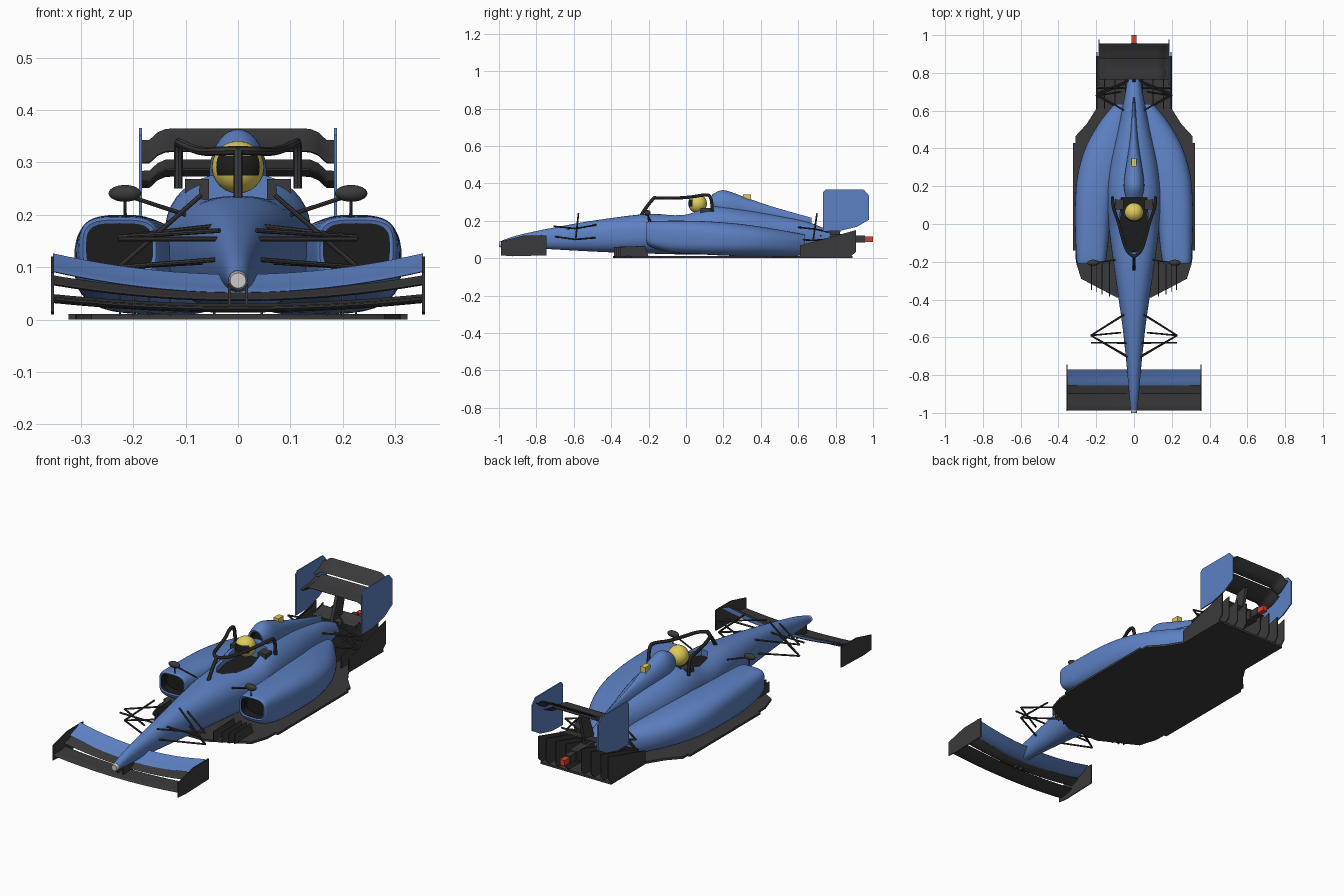
import bpy, bmesh, math
from mathutils import Vector

if "Cube" in bpy.data.objects:
    bpy.data.objects.remove(bpy.data.objects["Cube"])


def material(name, rgb):
    m = bpy.data.materials.new(name)
    m.diffuse_color = (*rgb, 1)
    m.use_nodes = True
    m.node_tree.nodes["Principled BSDF"].inputs["Base Color"].default_value = m.diffuse_color
    return m


BLUE = material("blue_paint", (0.11, 0.22, 0.55))
DARK = material("carbon", (0.042, 0.042, 0.045))
BLACK = material("black", (0.012, 0.012, 0.012))
YELLOW = material("yellow", (0.75, 0.6, 0.1))
RED = material("red", (0.7, 0.05, 0.03))


def finish(name, bm, *mats):
    bmesh.ops.recalc_face_normals(bm, faces=bm.faces[:])
    me = bpy.data.meshes.new(name)
    bm.to_mesh(me)
    bm.free()
    for m in mats:
        if m:
            me.materials.append(m)
    ob = bpy.data.objects.new(name, me)
    bpy.context.collection.objects.link(ob)
    return ob


def skin(name, rings, mat, inner=None, inner_rings=0):
    """Skin closed rings; the first inner_rings bands and the start cap get the inner material."""
    bm = bmesh.new()
    vs = [[bm.verts.new(p) for p in r] for r in rings]
    n = len(vs[0])
    for k, (a, b) in enumerate(zip(vs, vs[1:])):
        for i in range(n):
            j = (i + 1) % n
            f = bm.faces.new((a[i], a[j], b[j], b[i]))
            f.material_index = int(k < inner_rings)
    bm.faces.new(vs[0]).material_index = int(inner_rings > 0)
    bm.faces.new(vs[-1])
    return finish(name, bm, mat, inner)


def ring(y, cx, hw, zb, zt, n, count=40):
    pts = []
    for i in range(count):
        a = 2 * math.pi * i / count
        c, s = math.cos(a), math.sin(a)
        pts.append((cx + hw * math.copysign(abs(c) ** (2 / n), c), y,
                    (zb + zt) / 2 + (zt - zb) / 2 * math.copysign(abs(s) ** (2 / n), s)))
    return pts


def loft(name, secs, mat, steps=5, inlet=None):
    """Smooth loft through (y, centre x, half width, bottom, top, squareness)."""
    P = [secs[0]] + list(secs) + [secs[-1]]
    out = []
    for k in range(1, len(P) - 2):
        for s in range(steps):
            t = s / steps
            out.append([0.5 * (2 * b + (c - a) * t + (2 * a - 5 * b + 4 * c - d) * t * t
                               + (3 * b - a - 3 * c + d) * t ** 3)
                        for a, b, c, d in zip(*P[k - 1:k + 3])])
    out.append(secs[-1])
    rings = [ring(*o) for o in out]
    if inlet:
        y, cx, hw, zb, zt, n = secs[0]
        depth, lip = inlet
        mouth = (cx, hw - lip, zb + lip, zt - lip, n)
        rings = [ring(y + depth, *mouth), ring(y + .003, *mouth)] + rings
    return skin(name, rings, mat, BLACK if inlet else None, 1 if inlet else 0)


def prism(name, pts, axis, lo, hi, mat):
    """Extrude a (y, z) outline along x or an (x, y) outline along z."""
    put = (lambda p, h: (h, *p)) if axis == 'x' else (lambda p, h: (*p, h))
    return skin(name, [[put(p, h) for p in pts] for h in (lo, hi)], mat)


def box(name, x0, x1, y0, y1, z0, z1, mat):
    return prism(name, [(y0, z0), (y1, z0), (y1, z1), (y0, z1)], 'x', x0, x1, mat)


def tube(name, pts, r, mat, smooth=False):
    cu = bpy.data.curves.new(name, 'CURVE')
    cu.dimensions = '3D'
    cu.bevel_depth, cu.bevel_resolution, cu.use_fill_caps = r, 2, True
    sp = cu.splines.new('NURBS' if smooth else 'POLY')
    sp.points.add(len(pts) - 1)
    for q, p in zip(sp.points, pts):
        q.co = (*p, 1)
    if smooth:
        sp.order_u, sp.use_endpoint_u, sp.resolution_u = 3, True, 6
    cu.materials.append(mat)
    ob = bpy.data.objects.new(name, cu)
    bpy.context.collection.objects.link(ob)
    return ob


def wing(name, lead, trail, thick, camber, half, bend, mat):
    us = [0, .08, .3, .6, 1]
    th = [0, .65, 1, .7, .12]
    prof = list(zip(us, th)) + [(u, -t) for u, t in zip(us[:0:-1], th[:0:-1])]
    rings = []
    for i in range(25):
        x = half * (i / 12 - 1)
        rings.append([(x, lead[0] + (trail[0] - lead[0]) * u,
                       lead[1] + (trail[1] - lead[1]) * u + t * thick / 2
                       - camber * 4 * u * (1 - u) + bend(abs(x) / half)) for u, t in prof])
    return skin(name, rings, mat)


def ball(name, c, r, mats):
    bm = bmesh.new()
    bmesh.ops.create_uvsphere(bm, u_segments=32, v_segments=20, radius=1)
    for f in bm.faces:
        m = f.calc_center_median()
        f.material_index = int(len(mats) > 1 and m.y < -.5 and -.25 < m.z < .42)
    for v in bm.verts:
        v.co = Vector(c) + Vector(v.co[i] * r[i] for i in range(3))
    return finish(name, bm, *mats)


# Monocoque and nose
body = loft("main_body", [
    (-.985, 0, .018, .056, .094, 2), (-.9, 0, .026, .054, .122, 2.1), (-.75, 0, .039, .049, .155, 2.2),
    (-.55, 0, .06, .038, .192, 2.3), (-.38, 0, .084, .03, .217, 2.4), (-.22, 0, .107, .025, .235, 2.4),
    (-.02, 0, .133, .02, .24, 2.5), (.13, 0, .141, .02, .28, 2.4), (.3, 0, .128, .02, .262, 2.3),
    (.5, 0, .085, .025, .225, 2.2), (.66, 0, .053, .04, .19, 2.1), (.77, 0, .034, .06, .145, 2)], BLUE)
loft("nose_tip", [(-1, 0, .015, .06, .089, 2), (-.983, 0, .0178, .0565, .0935, 2)], None, 1)

# Cockpit opening and dark interior
half = [(.018, -.15), (.055, -.09), (.075, .0), (.07, .14)]
outline = half + [(-x, y) for x, y in half[::-1]]
cutter = prism("cockpit_cutter", outline, 'z', .17, .4, None)
cutter.hide_render = True
mod = body.modifiers.new("cockpit", 'BOOLEAN')
mod.operation, mod.object = 'DIFFERENCE', cutter
bpy.context.view_layer.objects.active = body
bpy.ops.object.modifier_apply(modifier="cockpit")
bpy.data.objects.remove(cutter)
prism("cockpit_interior", [(x * .99, y * .995) for x, y in outline], 'z', .165, .205, BLACK)

# Airbox with engine cover spine
loft("airbox", [(.14, 0, .042, .25, .34, 2), (.185, 0, .053, .2, .362, 2), (.23, 0, .053, .2, .357, 2),
                (.32, 0, .04, .2, .324, 2), (.46, 0, .02, .18, .276, 2), (.67, 0, .005, .16, .216, 2)],
     BLUE, inlet=(.04, .009))
box("camera_box", -.014, .014, .305, .348, .31, .341, YELLOW)

# Driver
ball("helmet", (0, .062, .291), (.05, .05, .05), [YELLOW, BLACK])

# Floor
side = [(.09, -.39), (.28, -.29), (.308, -.2), (.31, -.14), (.324, -.14), (.324, .43), (.31, .43),
        (.31, .465), (.25, .53), (.2, .61), (.2, .89)]
prism("floor", side + [(-x, y) for x, y in side[::-1]], 'z', 0, .011, DARK)

# Front wing elements
rise = lambda k: .04 * t2(k) 
t2 = lambda k: k * k
wing("front_wing_main", (-.988, .02), (-.89, .03), .012, .004, .353, lambda k: .018 * k * k, DARK)
wing("front_wing_middle", (-.9, .038), (-.845, .054), .008, .004, .353, lambda k: .03 * k * k, DARK)
wing("front_wing_flap", (-.855, .052), (-.77, .086), .008, .005, .353, rise, BLUE)

# Rear wing elements, pylon, crash structure, rain light
droop = lambda k: -.022 * max(0, min(1, (k - .72) / .2)) ** 2
wing("rear_wing_main", (.765, .285), (.89, .305), .016, .012, .184, droop, DARK)
wing("rear_wing_flap", (.875, .322), (.955, .364), .01, .008, .184, droop, DARK)
wing("beam_wing", (.77, .15), (.85, .17), .01, .006, .12, lambda k: 0, DARK)
prism("rear_wing_pylon", [(.74, .12), (.82, .12), (.86, .28), (.8, .28)], 'x', -.008, .008, DARK)
box("crash_structure", -.022, .022, .75, .91, .075, .128, DARK)
box("light_mount", -.015, .015, .91, .957, .083, .122, DARK)
box("rain_light", -.013, .013, .955, 1, .087, .115, RED)

# Halo centre pillar
tube("halo_pillar", [(0, -.24, .228), (0, -.21, .28), (0, -.17, .323)], .009, DARK, True)

for s, tag in ((-1, "left"), (1, "right")):
    def rod(name, a, b, r=.0045):
        tube(f"{name}_{tag}", [(s * a[0], *a[1:]), (s * b[0], *b[1:])], r, DARK)

    def slab(name, x, th, pts, mat):
        prism(f"{name}_{tag}", pts, 'x', s * x - th / 2, s * x + th / 2, mat)

    def block(name, x, hw, y0, y1, z0, z1):
        box(f"{name}_{tag}", s * x - hw, s * x + hw, y0, y1, z0, z1, DARK)

    # Sidepod with recessed inlet
    loft(f"sidepod_{tag}", [
        (-.212, s * .226, .07, .085, .19, 3.6), (-.19, s * .226, .078, .06, .197, 3.4),
        (-.08, s * .222, .088, .03, .2, 3), (.08, s * .215, .097, .02, .198, 2.8),
        (.25, s * .192, .108, .012, .187, 2.6), (.4, s * .15, .108, .01, .168, 2.4),
        (.53, s * .102, .085, .01, .146, 2.3), (.635, s * .07, .035, .015, .125, 2.2)],
         BLUE, inlet=(.05, .007))

    # Halo hoop, head padding and mirrors
    tube(f"halo_hoop_{tag}", [(0, -.172, .323), (s * .035, -.155, .322), (s * .06, -.08, .32),
         (s * .085, .02, .325), (s * .112, .09, .338), (s * .114, .14, .338), (s * .114, .14, .25)],
         .0085, DARK, True)
    block("head_padding", .078, .023, .078, .13, .225, .268)
    ball(f"mirror_{tag}", (s * .216, -.205, .241), (.031, .016, .016), [DARK])
    rod("mirror_stalk", (.1, -.19, .2), (.2, -.205, .233), .004)
    rod("mirror_support", (.215, -.2, .19), (.216, -.205, .235), .003)

    # Turning vanes ahead of the sidepods
    for i, x in enumerate((.13, .17, .2, .225)):
        slab(f"turning_vane_{i}", x, .004, [(-.385 + i * .012, .008), (-.385 + i * .012, .06),
             (-.22, .065), (-.2, .008)], DARK)

    # Wing end plates and front wing mounts
    slab("front_end_plate", .354, .005, [(-.99, .015), (-.99, .09), (-.87, .12), (-.745, .12),
         (-.745, .015), (-.93, .01)], DARK)
    slab("rear_end_plate", .186, .006, [(.732, .143), (.732, .352), (.745, .366), (.95, .366),
         (.978, .335), (.978, .205), (.915, .168), (.82, .145)], BLUE)
    block("front_wing_mount", .016, .003, -.95, -.87, .024, .07)

    # Diffuser fences
    for i, x in enumerate((.045, .1, .155, .197)):
        slab(f"diffuser_fence_{i}", x, .005, [(.61, .008), (.61, .068), (.91, .15), (.91, .035),
             (.88, .008)], DARK)

    # Front suspension
    up, low = (.228, -.59, .158), (.228, -.59, .1)
    for name, a, b in (("front_upper_arm_a", (.05, -.48, .178), up),
                       ("front_upper_arm_b", (.035, -.705, .17), up),
                       ("front_lower_arm_a", (.055, -.48, .11), low),
                       ("front_lower_arm_b", (.035, -.7, .115), low),
                       ("front_track_rod", (.04, -.63, .154), (.228, -.628, .154)),
                       ("front_pushrod", (.07, -.575, .238), low)):
        rod(name, a, b)

    # Rear suspension
    up, low = (.2, .69, .155), (.2, .68, .095)
    for name, a, b in (("rear_upper_arm_a", (.05, .6, .165), up),
                       ("rear_upper_arm_b", (.03, .76, .14), up),
                       ("rear_lower_arm_a", (.05, .6, .1), low),
                       ("rear_lower_arm_b", (.03, .75, .1), low),
                       ("rear_toe_link", (.04, .72, .12), (.2, .72, .12)),
                       ("rear_pushrod", (.07, .7, .238), low)):
        rod(name, a, b)

# Turn tubes into meshes and smooth everything by angle
bpy.ops.object.select_all(action='SELECT')
bpy.context.view_layer.objects.active = body
bpy.ops.object.convert(target='MESH')
bpy.ops.object.shade_smooth_by_angle(angle=math.radians(40))
